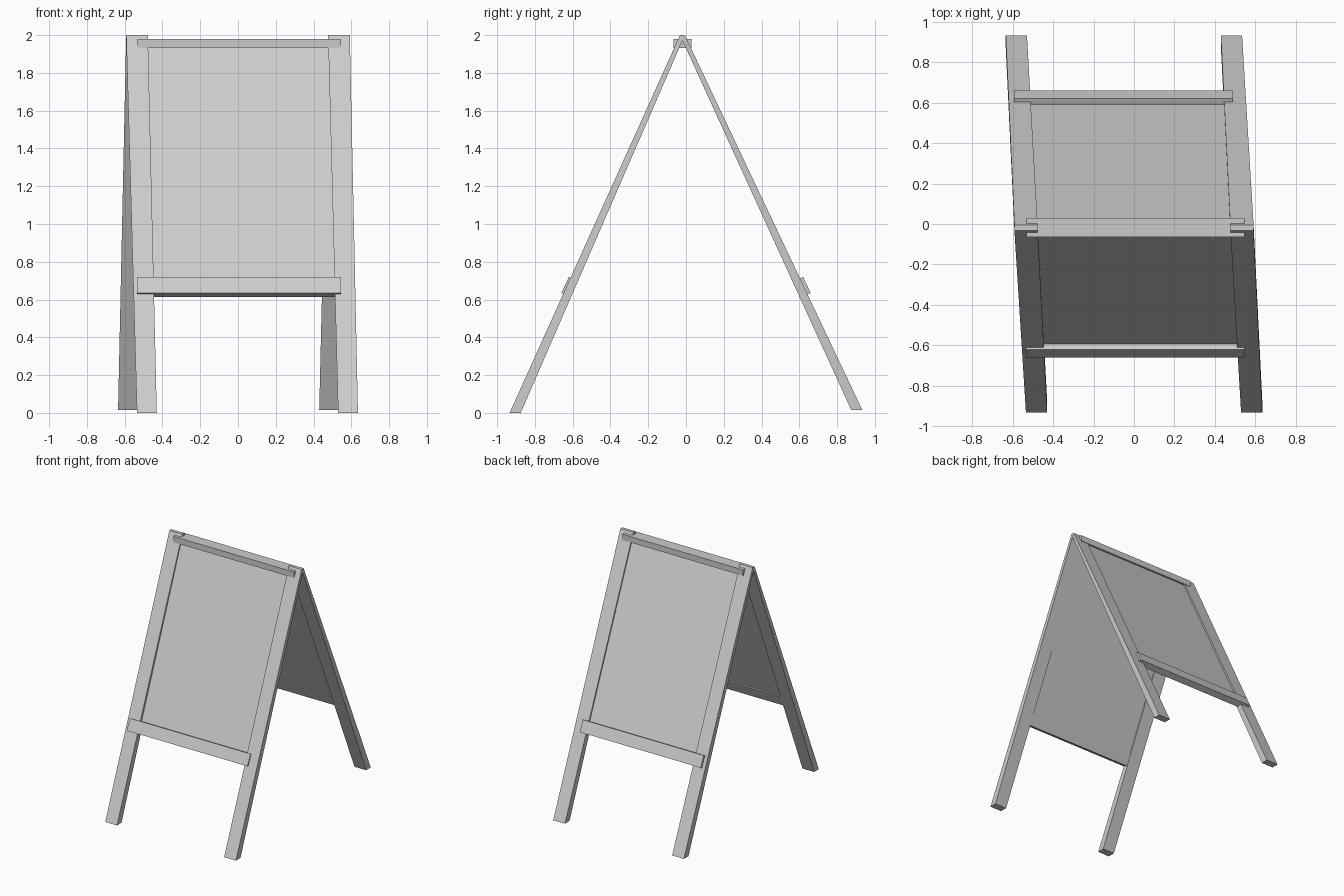
import bpy

cube = bpy.data.objects.get("Cube")
if cube:
    bpy.data.objects.remove(cube, do_unlink=True)

# Single plain grey finish
grey = bpy.data.materials.new("plain_grey")
grey.use_nodes = True
colour = (0.6, 0.6, 0.6, 1)
grey.diffuse_color = colour
grey.node_tree.nodes["Principled BSDF"].inputs["Base Color"].default_value = colour

APEX_Y = -0.019


def prism(name, low, high):
    """Six-sided board joining two four-cornered ends."""
    mesh = bpy.data.meshes.new(name)
    sides = [(i, (i + 1) % 4, (i + 1) % 4 + 4, i + 4) for i in range(4)]
    mesh.from_pydata(low + high, [], [(3, 2, 1, 0), (4, 5, 6, 7)] + sides)
    mesh.validate()
    obj = bpy.data.objects.new(name, mesh)
    bpy.context.collection.objects.link(obj)
    mesh.materials.append(grey)
    # Consistent outward normals
    bpy.context.view_layer.objects.active = obj
    obj.select_set(True)
    bpy.ops.object.mode_set(mode='EDIT')
    bpy.ops.mesh.select_all(action='SELECT')
    bpy.ops.mesh.normals_make_consistent(inside=False)
    bpy.ops.object.mode_set(mode='OBJECT')
    obj.select_set(False)


def rect(x0, x1, y0, y1, z):
    return [(x0, y0, z), (x1, y0, z), (x1, y1, z), (x0, y1, z)]


# Two leaning frames, the rear one turned half round
for side, s, foot, rail_x in (("front", 1, 0, (-0.534, 0.546)),
                              ("back", -1, 0.014, (-0.593, 0.489))):
    def lean(x0, x1, outer, inner, z, apex=0.0):
        # Depth is measured towards the front, then turned for the rear frame
        return rect(s * x0, s * x1, apex - s * outer, apex - s * inner, z)

    # Tapered legs, slightly skewed sideways
    for label, bottom, top in (("a", (-0.535, -0.43), (-0.592, -0.477)),
                               ("b", (0.53, 0.635), (0.477, 0.592))):
        prism(f"{side}_leg_{label}",
              lean(*bottom, 0.934, 0.875, foot),
              lean(*top, 0.013, -0.013, 2, APEX_Y))

    # Thin recessed board
    prism(f"{side}_board",
          lean(-0.48, 0.55, 0.615, 0.60, 0.66),
          lean(-0.52, 0.52, 0.025, 0.016, 1.95, APEX_Y))

    # Tilted lower rail crossing the legs
    section = [(0.66, 0.635), (0.62, 0.72), (0.573, 0.699), (0.613, 0.614)]
    prism(f"{side}_lower_rail",
          [(rail_x[0], -s * y, z) for y, z in section],
          [(rail_x[1], -s * y, z) for y, z in section])

# Shared rail at the apex
prism("top_rail", rect(-0.533, 0.546, -0.065, 0.03, 1.932),
      rect(-0.533, 0.546, -0.065, 0.03, 1.98))
